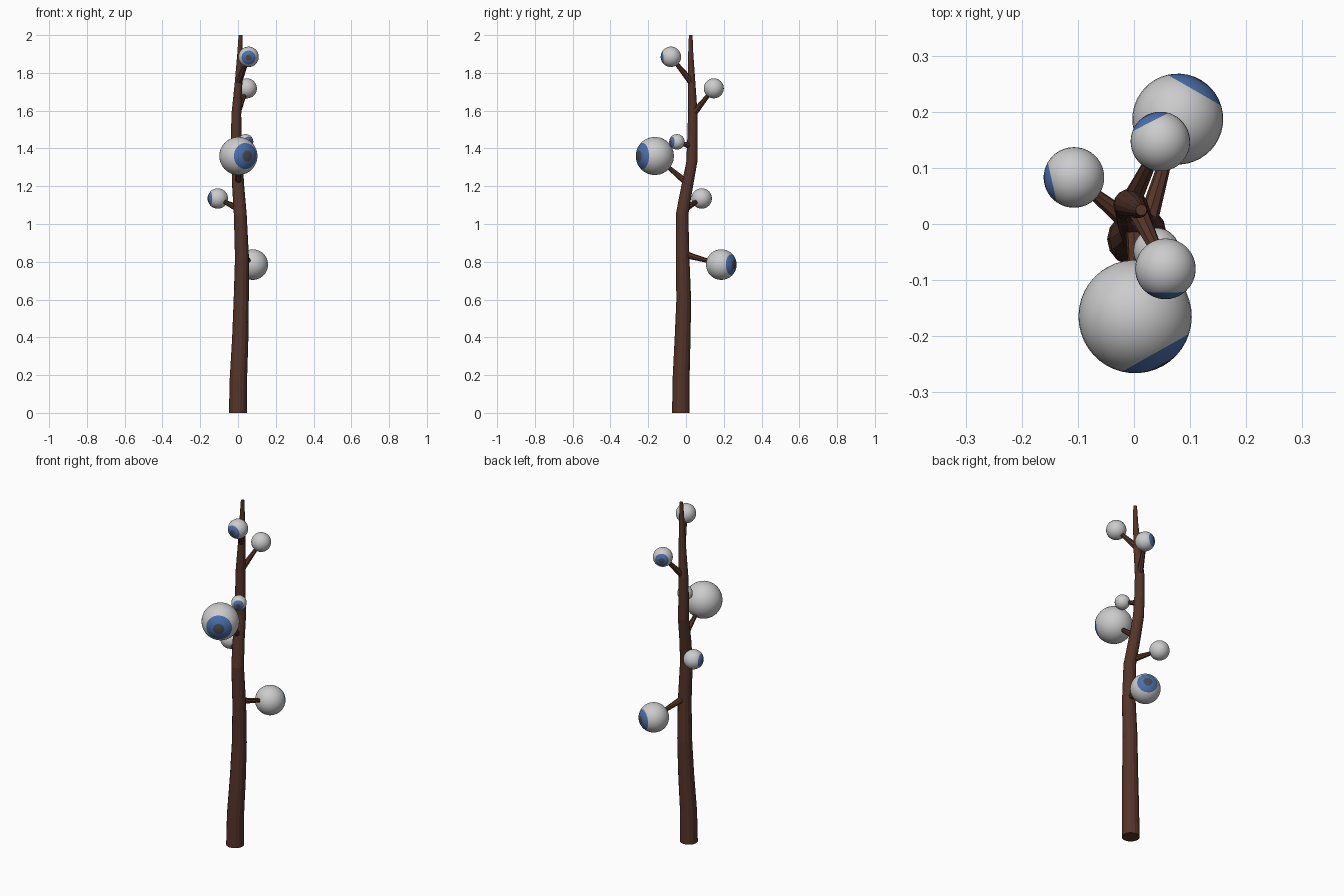
import bpy, bmesh, math
from mathutils import Vector

if "Cube" in bpy.data.objects:
    bpy.data.objects.remove(bpy.data.objects["Cube"])


def material(name, color):
    m = bpy.data.materials.new(name)
    m.diffuse_color = (*color, 1)
    m.use_nodes = True
    m.node_tree.nodes["Principled BSDF"].inputs["Base Color"].default_value = m.diffuse_color
    return m


bark = material("bark", (0.09, 0.035, 0.022))
white = material("eye_white", (0.8, 0.8, 0.8))
blue = material("iris_blue", (0.07, 0.16, 0.42))
dark = material("pupil_dark", (0.07, 0.07, 0.08))


def add_object(name, bm, mats):
    mesh = bpy.data.meshes.new(name)
    bm.normal_update()
    bm.to_mesh(mesh)
    bm.free()
    for m in mats:
        mesh.materials.append(m)
    ob = bpy.data.objects.new(name, mesh)
    bpy.context.collection.objects.link(ob)
    return ob


def tube(name, points, sides, level=False):
    """Tapered tube through (x, y, z, radius) points with closed ends."""
    bm = bmesh.new()
    pts = [Vector(p[:3]) for p in points]
    rings = []
    for i, p in enumerate(pts):
        d = (pts[min(i + 1, len(pts) - 1)] - pts[max(i - 1, 0)]).normalized()
        if level:
            d = Vector((0, 0, 1))
        u = Vector((1, 0, 0)) if level else d.orthogonal().normalized()
        v = d.cross(u)
        r = points[i][3]
        rings.append([bm.verts.new(p + r * (math.cos(a) * u + math.sin(a) * v))
                      for a in (math.tau * k / sides for k in range(sides))])
    for a, b in zip(rings, rings[1:]):
        for k in range(sides):
            n = (k + 1) % sides
            bm.faces.new((a[k], a[n], b[n], b[k]))
    bm.faces.new(rings[0][::-1])
    bm.faces.new(rings[-1])
    return add_object(name, bm, [bark])


def eyeball(name, centre, radius, gaze):
    """Sphere with its pole along the gaze; iris and pupil coloured by ring."""
    bm = bmesh.new()
    bmesh.ops.create_uvsphere(bm, u_segments=32, v_segments=21, radius=radius)
    for f in bm.faces:
        angle = math.degrees(f.calc_center_median().angle(Vector((0, 0, 1))))
        f.material_index = 2 if angle < 17.1 else 1 if angle < 42.8 else 0
        f.smooth = True
    ob = add_object(name, bm, [white, blue, dark])
    ob.rotation_mode = 'QUATERNION'
    ob.rotation_quaternion = Vector(gaze).to_track_quat('Z', 'Y')
    ob.location = centre


# Trunk: gently wandering, tapering stem
tube("trunk", [
    (0.0, -0.027, 0.0, 0.048), (0.002, -0.026, 0.18, 0.046),
    (0.012, -0.018, 0.4, 0.043), (0.017, -0.012, 0.6, 0.040),
    (0.021, -0.018, 0.82, 0.037), (0.012, -0.021, 1.05, 0.034),
    (0.001, 0.006, 1.2, 0.032), (-0.005, 0.031, 1.33, 0.030),
    (-0.009, 0.034, 1.45, 0.028), (-0.009, 0.036, 1.58, 0.026),
    (0.003, 0.030, 1.75, 0.020), (0.010, 0.025, 1.9, 0.014),
    (0.013, 0.025, 2.0, 0.010)], 14, level=True)

# Eyes on stalks: stalk root, eye centre, radius, gaze
eyes = [
    ((0.020, -0.010, 0.84), (0.078, 0.187, 0.785), 0.081, (0.5, 0.87, 0.0)),
    ((-0.005, 0.000, 1.085), (-0.107, 0.083, 1.135), 0.054, (-0.97, -0.22, 0.0)),
    ((0.002, 0.015, 1.21), (0.002, -0.165, 1.36), 0.101, (0.49, -0.87, 0.0)),
    ((-0.007, 0.034, 1.41), (0.040, -0.048, 1.435), 0.041, (0.5, -0.87, 0.0)),
    ((-0.007, 0.036, 1.58), (0.047, 0.147, 1.718), 0.053, (-0.45, 0.89, 0.0)),
    ((0.003, 0.030, 1.75), (0.056, -0.080, 1.885), 0.054, (0.0, -1.0, -0.08)),
]
for i, (root, centre, r, gaze) in enumerate(eyes, 1):
    a, c = Vector(root), Vector(centre)
    end = c - (c - a).normalized() * r * 0.9
    # Stalk narrows slightly toward the eye
    tube(f"stalk_{i}", [(*a, 0.019), (*a.lerp(end, 0.5), 0.015), (*end, 0.011)], 8)
    eyeball(f"eye_{i}", centre, r, gaze)
